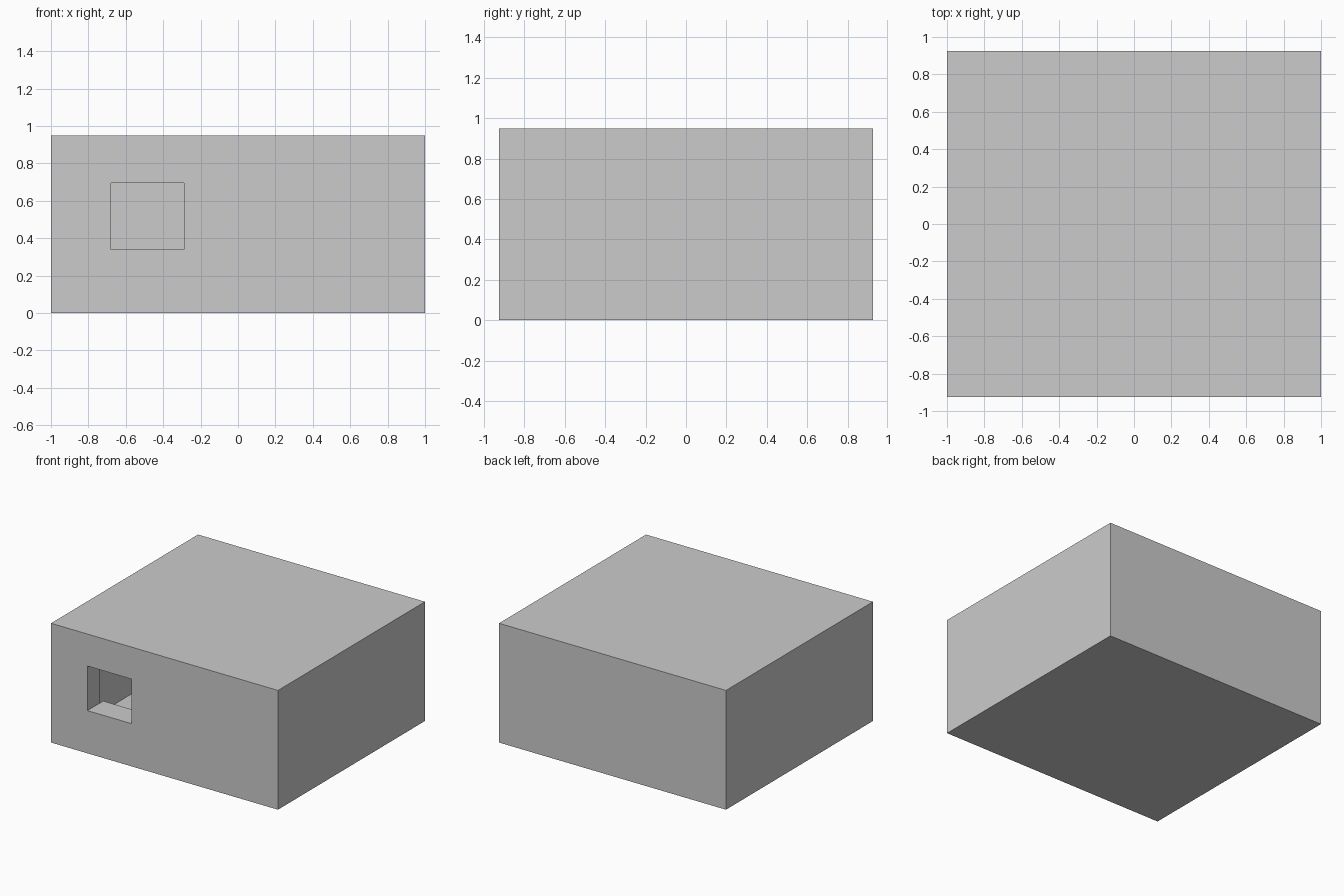
import bpy, bmesh

if "Cube" in bpy.data.objects:
    bpy.data.objects.remove(bpy.data.objects["Cube"])

W, D, H = 1.0, 0.925, 0.95            # half width, half depth, height
X0, X1, Z0, Z1 = -0.68, -0.29, 0.34, 0.695   # window opening
SIDE_DEPTH, SILL_DEPTH = 0.15, 0.20


def make_object(name, bm):
    mesh = bpy.data.meshes.new(name)
    bm.to_mesh(mesh)
    bm.free()
    obj = bpy.data.objects.new(name, mesh)
    bpy.context.collection.objects.link(obj)
    return obj


def rect(bm, x0, x1, z0, z1, y):
    return [bm.verts.new((x, y, z)) for x, z in ((x0, z0), (x1, z0), (x1, z1), (x0, z1))]


# Hollow block with a framed opening in its front wall
bm = bmesh.new()
front = rect(bm, -W, W, 0, H, -D)
back = rect(bm, -W, W, 0, H, D)
hole = rect(bm, X0, X1, Z0, Z1, -D)
for i in range(4):
    j = (i + 1) % 4
    bm.faces.new((front[i], front[j], hole[j], hole[i]))
    bm.faces.new((front[j], front[i], back[i], back[j]))
bm.faces.new(back[::-1])
make_object("block_shell", bm)

# Inward faces lining the opening: sill, right, top, left
bm = bmesh.new()
hole = rect(bm, X0, X1, Z0, Z1, -D)
for i, depth in enumerate((SILL_DEPTH, SIDE_DEPTH, SIDE_DEPTH, SIDE_DEPTH)):
    a, b = hole[i], hole[(i + 1) % 4]
    inner = [bm.verts.new((v.co.x, -D + depth, v.co.z)) for v in (b, a)]
    bm.faces.new((a, b, *inner))
make_object("window_reveal", bm)
